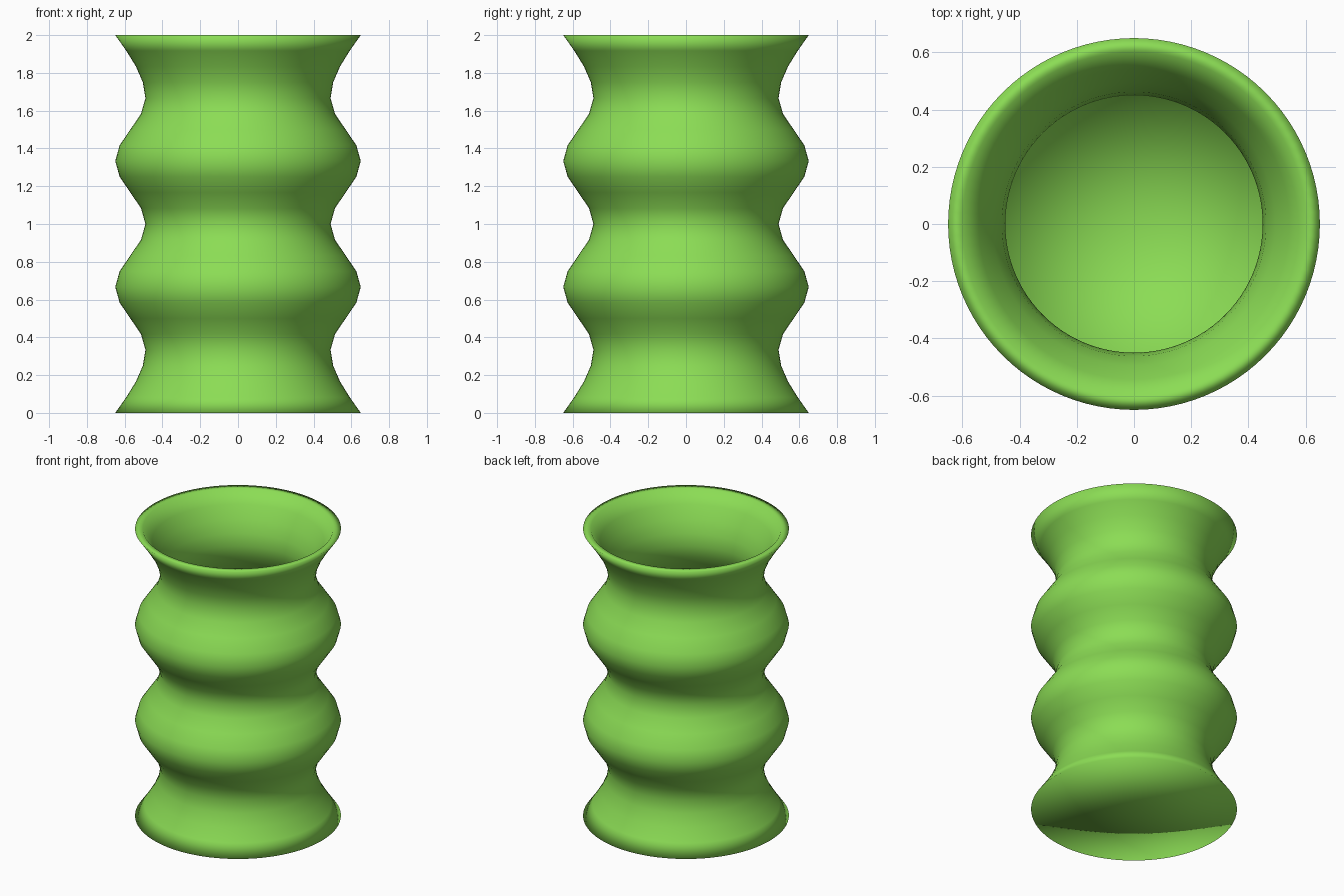
import bpy, bmesh, math

if "Cube" in bpy.data.objects:
    bpy.data.objects.remove(bpy.data.objects["Cube"])

SIDES, RINGS, WALL = 96, 8, 0.04
KNOT = 2 / 6          # height between a bulge and a waist


def outer(z):
    # alternating bulges and waists; the two end spans leave the edge at a slope
    end = min(z, 2 - z)
    if end < KNOT:
        t = 1 - end / KNOT          # 0 at waist, 1 at the free edge
        return 0.49 + 0.16 * (1.5 * t * t - 0.5 * t ** 3)
    return 0.57 + 0.08 * math.cos(math.pi * z / KNOT)


def inner(z):
    d = 0.005
    lo, hi = max(z - d, 0), min(z + d, 2)
    slope = (outer(hi) - outer(lo)) / (hi - lo)
    return outer(z) - WALL * math.sqrt(1 + slope * slope)


# closed profile: base, outer wall, rim, inner wall, floor
n = 6 * RINGS // 2
heights = [2 * i / n for i in range(n + 1)]
profile = [(outer(z), z) for z in heights]
profile += [(inner(z), z) for z in reversed(heights) if z > WALL]
profile.append((inner(WALL), WALL))

bm = bmesh.new()
rings = []
for r, z in profile:
    rings.append([bm.verts.new((r * math.cos(2 * math.pi * k / SIDES),
                                r * math.sin(2 * math.pi * k / SIDES), z))
                  for k in range(SIDES)])
for a, b in zip(rings, rings[1:]):
    for k in range(SIDES):
        j = (k + 1) % SIDES
        bm.faces.new((a[k], a[j], b[j], b[k]))

# base and floor as fans
for ring, z in ((rings[0], 0), (rings[-1], WALL)):
    c = bm.verts.new((0, 0, z))
    for k in range(SIDES):
        bm.faces.new((ring[k], ring[(k + 1) % SIDES], c))
bmesh.ops.recalc_face_normals(bm, faces=bm.faces)
for f in bm.faces:
    f.smooth = True

mesh = bpy.data.meshes.new("wavy_vase")
bm.to_mesh(mesh)
bm.free()
vase = bpy.data.objects.new("wavy_vase", mesh)
bpy.context.collection.objects.link(vase)

# green glaze
mat = bpy.data.materials.new("green")
mat.diffuse_color = (0.26, 0.72, 0.09, 1)
mat.use_nodes = True
mat.node_tree.nodes["Principled BSDF"].inputs["Base Color"].default_value = mat.diffuse_color
mesh.materials.append(mat)
